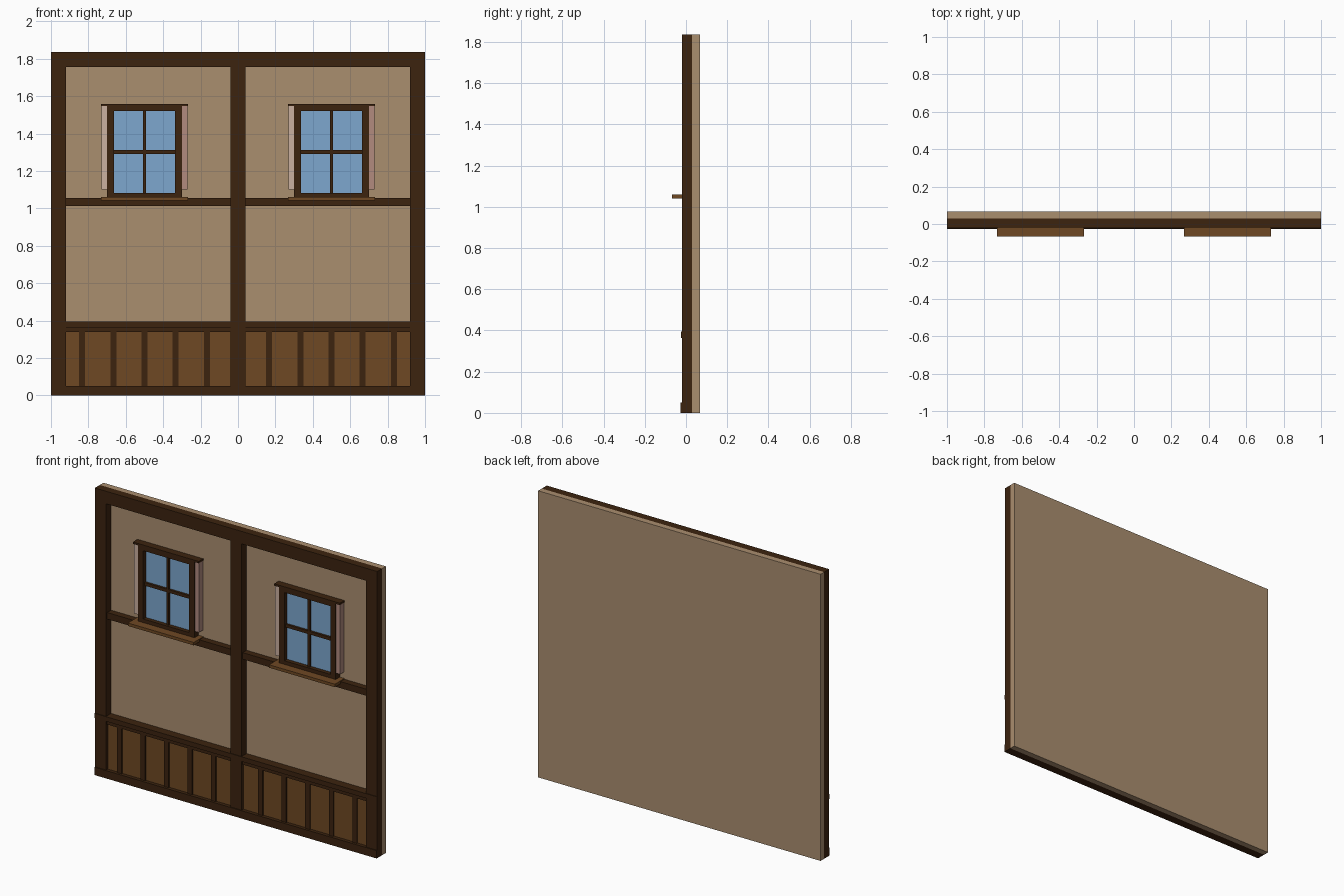
import bpy, bmesh

if "Cube" in bpy.data.objects:
    bpy.data.objects.remove(bpy.data.objects["Cube"])


def material(name, rgb):
    m = bpy.data.materials.new(name)
    lin = [(c / 255 / 12.92) if c / 255 <= 0.04045 else ((c / 255 + 0.055) / 1.055) ** 2.4 for c in rgb]
    m.diffuse_color = (*lin, 1)
    m.use_nodes = True
    m.node_tree.nodes["Principled BSDF"].inputs["Base Color"].default_value = m.diffuse_color
    return m


TIMBER = material("dark timber", (60, 35, 15))
PLASTER = material("tan plaster", (170, 142, 111))
WOOD = material("brown wood", (110, 72, 35))
GLASS = material("blue glass", (125, 167, 207))
PALE = material("pale pink", (203, 177, 161))
ROSE = material("dusty rose", (178, 139, 127))


def boxes(name, mat, spans):
    """One object from boxes given as (x0, x1, y0, y1, z0, z1)."""
    bm = bmesh.new()
    for x0, x1, y0, y1, z0, z1 in spans:
        vs = bmesh.ops.create_cube(bm, size=1)["verts"]
        for v in vs:
            v.co.x = x1 if v.co.x > 0 else x0
            v.co.y = y1 if v.co.y > 0 else y0
            v.co.z = z1 if v.co.z > 0 else z0
    me = bpy.data.meshes.new(name)
    bm.to_mesh(me)
    bm.free()
    me.materials.append(mat)
    ob = bpy.data.objects.new(name, me)
    bpy.context.collection.objects.link(ob)
    return ob


F, W, B = -0.02, 0.03, 0.067      # timber front, plaster face, back
TOP = 1.835

# Wall slab
boxes("plaster_wall", PLASTER, [(-1, 1, W, B, 0, TOP)])

# Heavy timber frame
boxes("posts", TIMBER, [(x0, x1, F, W, 0.05, TOP - 0.08)
                        for x0, x1 in ((-1, -0.92), (-0.04, 0.04), (0.92, 1))])
boxes("top_beam", TIMBER, [(-1, 1, F, W, TOP - 0.08, TOP)])
boxes("bottom_beam", TIMBER, [(-1, 1, -0.026, W, 0, 0.05)])
boxes("middle_rails", TIMBER, [(x0, x1, -0.01, W, 1.013, 1.055)
                               for x0, x1 in ((-0.92, -0.04), (0.04, 0.92))])

# Panelled lower wall
boxes("lower_panels", WOOD, [(x0, x1, -0.003, W, 0.05, 0.36)
                             for x0, x1 in ((-0.92, -0.04), (0.04, 0.92))])
boxes("panel_battens", TIMBER, [(i / 6 - 0.016, i / 6 + 0.016, -0.011, 0, 0.05, 0.345)
                                for i in range(-5, 6) if i])
boxes("panel_top_rails", TIMBER, [(x0, x1, -0.013, W, 0.34, 0.366)
                                  for x0, x1 in ((-0.92, -0.04), (0.04, 0.92))])
boxes("panel_cap", TIMBER, [(-1, 1, -0.024, W, 0.364, 0.394)])

# Two windows
for side, c in (("left", -0.5), ("right", 0.5)):
    boxes(side + "_window_frame", TIMBER, [
        (c - 0.2, c - 0.163, -0.012, W, 1.06, 1.55),
        (c + 0.163, c + 0.2, -0.012, W, 1.06, 1.55),
        (c - 0.163, c + 0.163, -0.012, W, 1.52, 1.55),
        (c - 0.163, c + 0.163, -0.012, W, 1.06, 1.083)])
    boxes(side + "_glass", GLASS, [(c - 0.163, c + 0.163, 0.015, W, 1.083, 1.52)])
    boxes(side + "_glazing_bars", TIMBER, [
        (c - 0.008, c + 0.008, 0.002, 0.016, 1.083, 1.52),
        (c - 0.163, c + 0.163, 0.001, 0.016, 1.292, 1.312)])
    boxes(side + "_lintel", TIMBER, [(c - 0.233, c + 0.233, -0.016, W, 1.547, 1.559)])
    boxes(side + "_sill", WOOD, [(c - 0.233, c + 0.233, -0.067, W, 1.041, 1.06)])
    # Narrow side strips beside the frame
    boxes(side + "_pale_strip", PALE, [(c - 0.23, c - 0.2, -0.009, W, 1.1, 1.547)])
    boxes(side + "_rose_strip", ROSE, [(c + 0.2, c + 0.23, -0.009, W, 1.1, 1.547)])
